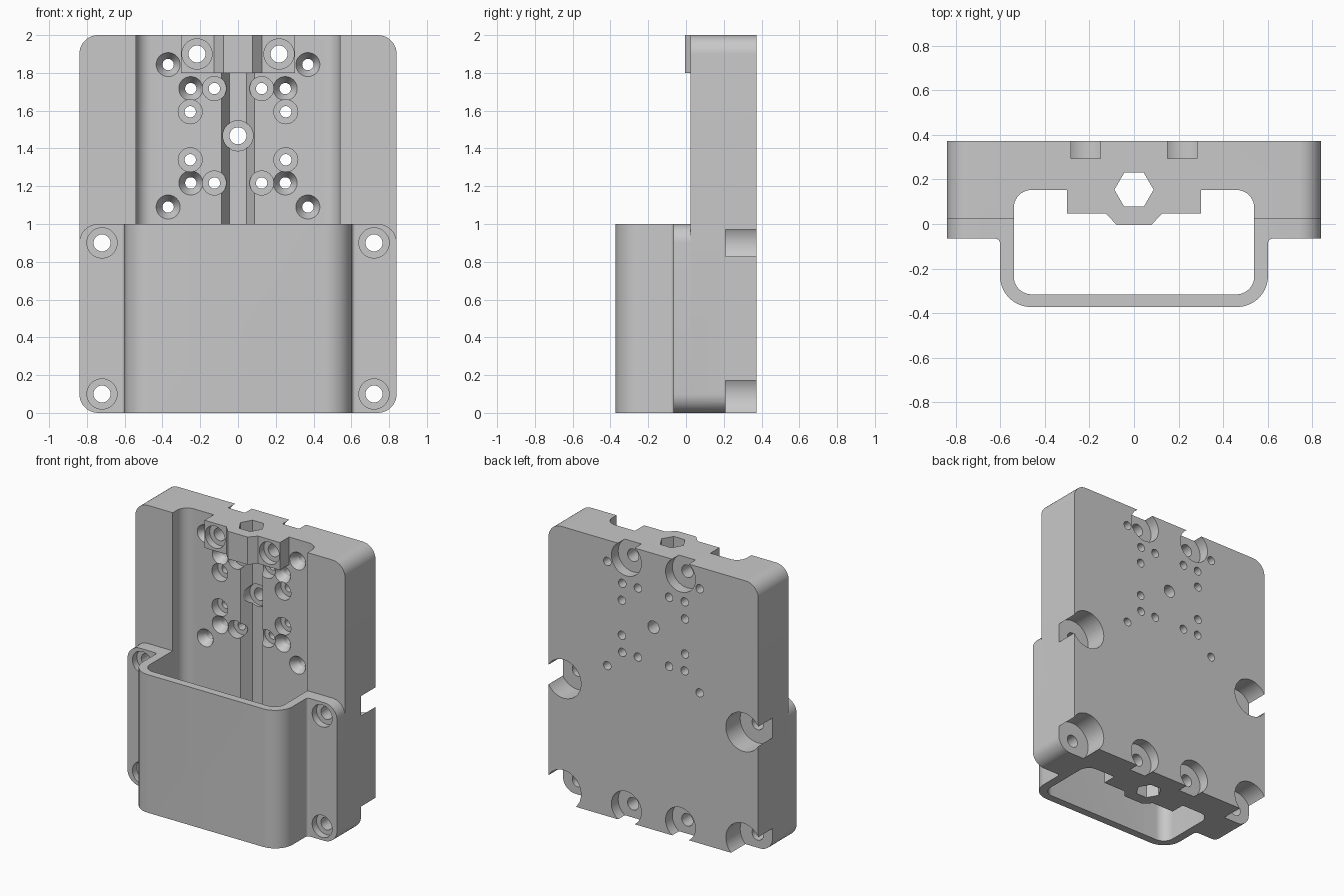
import bpy, bmesh, math
from mathutils import Vector

cube = bpy.data.objects.get("Cube")
if cube:
    bpy.data.objects.remove(cube, do_unlink=True)

grey = bpy.data.materials.new("plain grey")
grey.use_nodes = True
grey.diffuse_color = (0.58, 0.58, 0.58, 1)
grey.node_tree.nodes["Principled BSDF"].inputs["Base Color"].default_value = grey.diffuse_color

BACK, JOINT, FLOOR = 0.373, 0.024, 0.153
cutters = []


def make(name, bm):
    bmesh.ops.recalc_face_normals(bm, faces=bm.faces)
    mesh = bpy.data.meshes.new(name)
    bm.to_mesh(mesh)
    bm.free()
    mesh.materials.append(grey)
    ob = bpy.data.objects.new(name, mesh)
    bpy.context.collection.objects.link(ob)
    return ob


def rounded(corners, steps=10):
    """Closed outline from (x, y, radius) corners, with arcs at the radii."""
    out = []
    for i, (x, y, r) in enumerate(corners):
        p = Vector((x, y))
        if not r:
            out.append(p)
            continue
        a = (Vector(corners[i - 1][:2]) - p).normalized()
        b = (Vector(corners[(i + 1) % len(corners)][:2]) - p).normalized()
        centre = p + (a + b) * r
        for k in range(steps + 1):
            t = k / steps * math.pi / 2
            out.append(centre - b * r * math.cos(t) - a * r * math.sin(t))
    return out


def prism(name, outline, lo, hi, axis="z"):
    bm = bmesh.new()
    place = (lambda p, t: (p[0], p[1], t)) if axis == "z" else (lambda p, t: (p[0], t, p[1]))
    face = bm.faces.new([bm.verts.new(place(p, lo)) for p in outline])
    step = Vector(place((0, 0), hi - lo))
    ext = bmesh.ops.extrude_face_region(bm, geom=[face], use_keep_orig=True)
    bmesh.ops.translate(bm, vec=step, verts=[g for g in ext["geom"] if isinstance(g, bmesh.types.BMVert)])
    return make(name, bm)


def box_outline(w, lo, hi, r):
    return rounded([(-w, lo, r), (w, lo, r), (w, hi, r), (-w, hi, r)])


def combine(target, tool, mode="DIFFERENCE"):
    mod = target.modifiers.new(tool.name, "BOOLEAN")
    mod.operation, mod.solver, mod.object = mode, "EXACT", tool
    tool.hide_render = True
    if tool not in cutters:
        cutters.append(tool)


def drill(x, z, profile, targets, n=32):
    """Stepped hole along y, from (y, radius) pairs."""
    bm = bmesh.new()
    rings = [[bm.verts.new((x + r * math.cos(2 * math.pi * k / n), y, z + r * math.sin(2 * math.pi * k / n)))
              for k in range(n)] for y, r in profile]
    for a, b in zip(rings, rings[1:]):
        for k in range(n):
            bm.faces.new((a[k], a[(k + 1) % n], b[(k + 1) % n], b[k]))
    bm.faces.new(rings[0])
    bm.faces.new(rings[-1])
    tool = make("hole_cutter", bm)
    for t in targets:
        combine(t, tool)


# Back plate with a lengthwise channel
plate = prism("back_plate", box_outline(0.84, 0, 2, 0.1), JOINT, BACK, "y")
combine(plate, prism("channel_cutter", box_outline(0.54, -0.4, FLOOR, 0.08), -0.1, 2.1))

# Mounting bosses at both ends of the channel
boss = [(-0.302, 0.2), (-0.302, 0.048), (-0.127, 0.048), (-0.078, -0.004),
        (0.078, -0.004), (0.127, 0.048), (0.302, 0.048), (0.302, 0.2)]
for lo, hi in ((0, 0.2), (1.8, 2)):
    combine(plate, prism("boss", boss, lo, hi), "UNION")

# Hexagonal bore running the full height
hexagon = [(0.088 * math.cos(k * math.pi / 3), 0.154 + 0.088 * math.sin(k * math.pi / 3)) for k in range(6)]
combine(plate, prism("hex_cutter", hexagon, -0.1, 2.1))

# Front bracket: flanges and a rounded strap
right = [(0.84, JOINT, 0), (0.84, -0.066, 0), (0.602, -0.066, 0.02), (0.602, -BACK, 0.14)]
inner = [(-0.54, JOINT, 0), (-0.54, -0.316, 0.08), (0.54, -0.316, 0.08), (0.54, JOINT, 0)]
left = [(-x, y, r) for x, y, r in reversed(right)]
bracket = prism("front_bracket", rounded(right + left + inner), 0, 1)
combine(bracket, prism("flange_corners", box_outline(0.84, 0, 1, 0.1), -0.6, 0.2, "y"), "INTERSECT")

# Hole shapes
flange_hole = [(0.5, 0.14), (0.209, 0.14), (0.209, 0.045), (-0.015, 0.045), (-0.015, 0.08), (-0.2, 0.08)]
boss_hole = [(0.5, 0.12), (0.295, 0.12), (0.295, 0.045), (0.1, 0.045), (0.1, 0.08), (-0.2, 0.08)]
centre_hole = [(0.5, 0.045), (0.25, 0.045), (0.25, 0.08), (0, 0.08)]
stepped = [(0.5, 0.03), (0.22, 0.03), (0.22, 0.0635), (0, 0.0635)]
conical = [(0.5, 0.03), (0.21, 0.03), (FLOOR, 0.0635), (0, 0.0635)]

# Holes, mirrored left and right
for s in (-1, 1):
    for z in (0.1, 0.9):
        drill(s * 0.72, z, flange_hole, (plate, bracket))
    for z in (0.1, 1.9):
        drill(s * 0.217, z, boss_hole, (plate,))
    for x, dz, shape in ((0.37, 0.377, conical), (0.25, 0.25, conical),
                         (0.125, 0.25, stepped), (0.253, 0.127, stepped)):
        for side in (-1, 1):
            drill(s * x, 1.467 + side * dz, shape, (plate,))
drill(0, 1.467, centre_hole, (plate,))

# Apply the cuts, drop the cutters, smooth the curved walls
for ob in (plate, bracket):
    bpy.context.view_layer.update()
    deps = bpy.context.evaluated_depsgraph_get()
    mesh = bpy.data.meshes.new_from_object(ob.evaluated_get(deps))
    ob.modifiers.clear()
    ob.data = mesh
    mesh.materials.clear()
    mesh.materials.append(grey)
    for poly in mesh.polygons:
        poly.material_index = 0
for tool in cutters:
    bpy.data.objects.remove(tool, do_unlink=True)
bpy.ops.object.select_all(action="DESELECT")
for ob in (plate, bracket):
    ob.select_set(True)
bpy.context.view_layer.objects.active = plate
bpy.ops.object.shade_smooth_by_angle(angle=math.radians(30))
